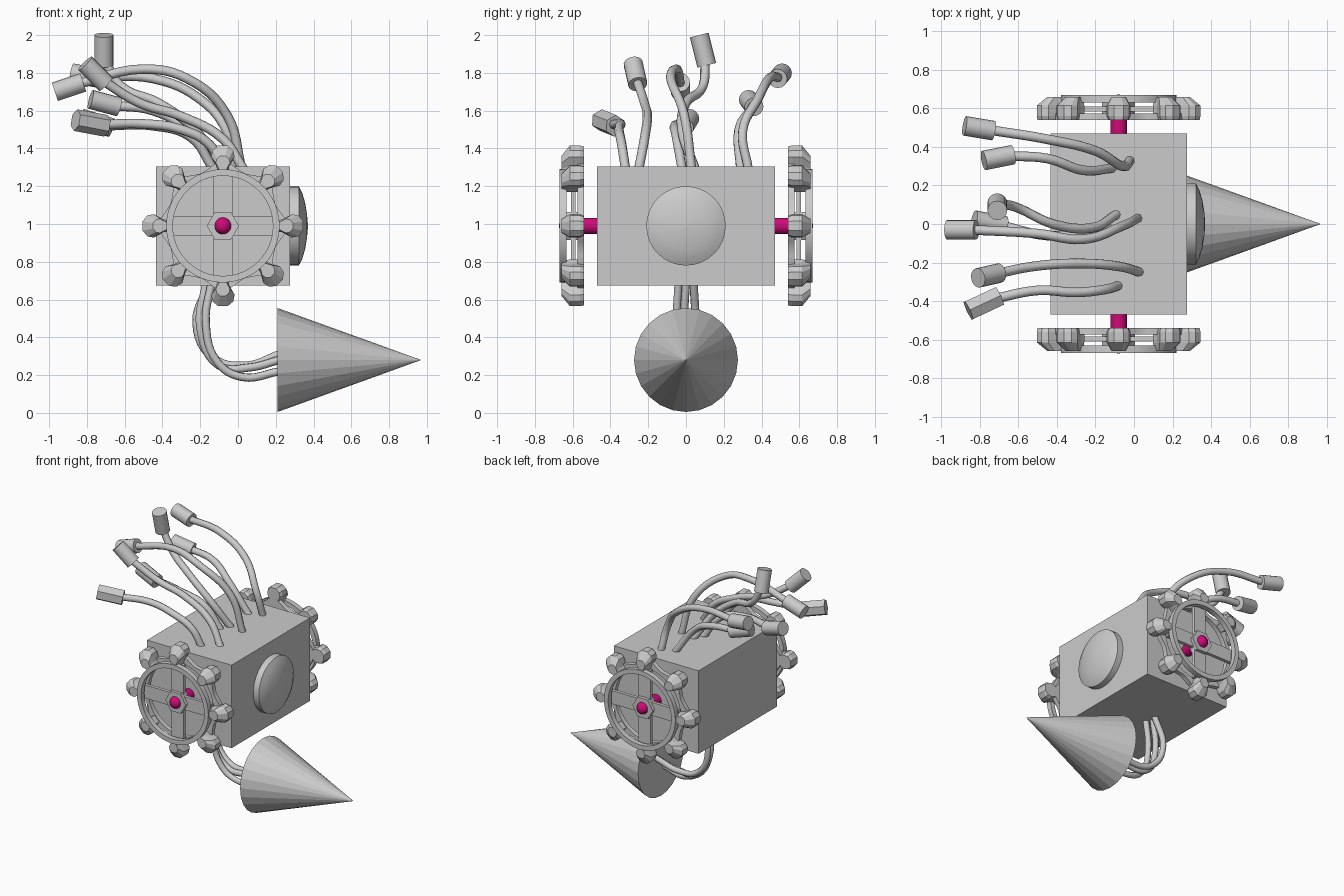
import bpy
import bmesh
from math import cos, sin, pi, radians
from mathutils import Vector, Matrix

cube = bpy.data.objects.get("Cube")
if cube:
    bpy.data.objects.remove(cube, do_unlink=True)


def material(name, rgb):
    m = bpy.data.materials.new(name)
    m.use_nodes = True
    m.diffuse_color = (*rgb, 1)
    m.node_tree.nodes["Principled BSDF"].inputs["Base Color"].default_value = (*rgb, 1)
    return m


GREY = material("light grey", (0.6, 0.6, 0.6))
MAGENTA = material("magenta", (0.62, 0.003, 0.19))


def finish(bm, name, mat=GREY, smooth=False):
    bmesh.ops.recalc_face_normals(bm, faces=bm.faces)
    me = bpy.data.meshes.new(name)
    bm.to_mesh(me)
    bm.free()
    ob = bpy.data.objects.new(name, me)
    bpy.context.collection.objects.link(ob)
    me.materials.append(mat)
    if smooth:
        bpy.ops.object.select_all(action="DESELECT")
        ob.select_set(True)
        bpy.context.view_layer.objects.active = ob
        bpy.ops.object.shade_smooth_by_angle(angle=radians(40))
    return ob


def box(name, low, high):
    bm = bmesh.new()
    low, high = Vector(low), Vector(high)
    bmesh.ops.create_cube(bm, size=1, matrix=Matrix.Translation((low + high) / 2)
                          @ Matrix.Diagonal((*(high - low), 1)))
    return finish(bm, name)


def rod(name, a, b, r1, r2=None, sides=16, mat=GREY, smooth=True):
    """Cylinder or cone from point a to point b."""
    a, b = Vector(a), Vector(b)
    bm = bmesh.new()
    turn = (b - a).to_track_quat("Z", "Y").to_matrix().to_4x4()
    bmesh.ops.create_cone(bm, cap_ends=True, segments=sides, radius1=r1,
                          radius2=r1 if r2 is None else r2, depth=(b - a).length,
                          matrix=Matrix.Translation((a + b) / 2) @ turn)
    return finish(bm, name, mat, smooth)


def cable(name, points, radius):
    """Smooth tube through the points, turned into a mesh."""
    cu = bpy.data.curves.new(name, "CURVE")
    cu.dimensions = "3D"
    cu.bevel_depth = radius
    cu.bevel_resolution = 2
    cu.resolution_u = 6
    cu.use_fill_caps = True
    sp = cu.splines.new("BEZIER")
    sp.bezier_points.add(len(points) - 1)
    for bp, p in zip(sp.bezier_points, points):
        bp.co = p
        bp.handle_left_type = bp.handle_right_type = "AUTO"
    ob = bpy.data.objects.new(name, cu)
    bpy.context.collection.objects.link(ob)
    cu.materials.append(GREY)


def loft(bm, rings, closed=False):
    """Skin a list of vertex loops; cap the ends unless closed."""
    loops = [[bm.verts.new(p) for p in ring] for ring in rings]
    n = len(loops[0])
    pairs = list(zip(loops, loops[1:]))
    if closed:
        pairs.append((loops[-1], loops[0]))
    else:
        bm.faces.new(loops[0])
        bm.faces.new(loops[-1])
    for a, b in pairs:
        for i in range(n):
            j = (i + 1) % n
            bm.faces.new((a[i], a[j], b[j], b[i]))


# Body
box("body", (-0.435, -0.47, 0.675), (0.275, 0.47, 1.305))

# Round domed lamp on the side of the body
bm = bmesh.new()
profile = [(0.27, 0.21), (0.322, 0.21), (0.34, 0.175), (0.355, 0.125), (0.365, 0.065), (0.37, 0.01)]
loft(bm, [[(x, r * cos(i * pi / 16), 0.99 + r * sin(i * pi / 16)) for i in range(32)]
          for x, r in profile])
finish(bm, "domed_lamp", smooth=True)

# Hanging cone
rod("hanging_cone", (0.21, 0, 0.28), (0.97, 0, 0.28), 0.275, 0, sides=24, smooth=False)

# Wheels
CX, CZ = -0.08, 0.99


def wheel_point(r, angle, y):
    return (CX + r * cos(angle), y, CZ + r * sin(angle))


def ring(name, y1, y2, inner, outer, wave, segments=48):
    bm = bmesh.new()
    rings = []
    for i in range(segments):
        a = 2 * pi * i / segments
        out = outer + wave * cos(8 * a)
        rings.append([wheel_point(r, a, y) for r, y in
                      ((inner, y1), (out, y1), (out, y2), (inner, y2))])
    loft(bm, rings, closed=True)
    finish(bm, name, smooth=True)


# Half outline of one knob: (radius from the hub, half width)
KNOB = [(0.28, 0.028), (0.315, 0.034), (0.365, 0.062), (0.4, 0.055), (0.425, 0.025)]


def knobs(name, s):
    bm = bmesh.new()
    outline = KNOB + [(r, -w) for r, w in reversed(KNOB)]
    for k in range(8):
        a = k * pi / 4
        rings = []
        for y, length, width in ((0.54, 0.97, 0.85), (0.56, 1, 1), (0.615, 1, 1), (0.66, 0.62, 0.6)):
            loop = []
            for r, w in outline:
                r, w = 0.28 + (r - 0.28) * length, w * width
                loop.append((CX + r * cos(a) - w * sin(a), s * y, CZ + r * sin(a) + w * cos(a)))
            rings.append(loop)
        loft(bm, rings)
    finish(bm, name)


for side, s in (("front", -1), ("back", 1)):
    ring(side + "_wheel_outer_ring", s * 0.632, s * 0.67, 0.265, 0.3, 0)
    ring(side + "_wheel_inner_ring", s * 0.54, s * 0.575, 0.275, 0.32, 0.02)
    knobs(side + "_wheel_knobs", s)
    lo, hi = sorted((s * 0.585, s * 0.61))
    box(side + "_wheel_upright_spoke", (CX - 0.05, lo, CZ - 0.285), (CX + 0.05, hi, CZ + 0.285))
    box(side + "_wheel_level_spoke", (CX - 0.285, lo, CZ - 0.05), (CX + 0.285, hi, CZ + 0.05))
    hub = rod(side + "_wheel_hub", (CX, s * 0.57, CZ), (CX, s * 0.635, CZ), 0.085, sides=6, smooth=False)
    # The hub has its corners to the left and right
    spin = Matrix.Translation((CX, 0, CZ)) @ Matrix.Rotation(pi / 6, 4, "Y") @ Matrix.Translation((-CX, 0, -CZ))
    hub.data.transform(spin)
    rod(side + "_axle", (CX, s * 0.46, CZ), (CX, s * 0.62, CZ), 0.043, mat=MAGENTA)
    bm = bmesh.new()
    bmesh.ops.create_uvsphere(bm, u_segments=16, v_segments=10, radius=0.045,
                              matrix=Matrix.Translation((CX, s * 0.628, CZ)))
    finish(bm, side + "_axle_tip", MAGENTA, True)

# Loose cables on top: tip of the plug, then the path from plug to body
TOP = {
    "front_low": [(-.86, -.45, 1.55), (-.7, -.375, 1.52), (-.5, -.345, 1.53), (-.3, -.355, 1.5),
                  (-.15, -.34, 1.42), (-.08, -.32, 1.29)],
    "front_high": [(-.81, -.28, 1.85), (-.7, -.255, 1.74), (-.52, -.22, 1.64), (-.3, -.205, 1.57),
                   (-.08, -.22, 1.45), (.03, -.25, 1.29)],
    "middle_long": [(-.97, -.03, 1.7), (-.82, -.03, 1.75), (-.5, -.05, 1.82), (-.27, -.08, 1.77),
                    (-.06, -.01, 1.58), (.02, .03, 1.29)],
    "middle_low": [(-.83, .02, 1.56), (-.67, -.01, 1.51), (-.45, -.06, 1.52), (-.25, -.05, 1.46),
                   (-.13, -.02, 1.29)],
    "middle_upright": [(-.71, .07, 2), (-.71, .11, 1.84), (-.62, .09, 1.73), (-.42, 0, 1.64),
                       (-.22, -.02, 1.49), (-.09, .05, 1.29)],
    "back_low": [(-.78, .33, 1.66), (-.63, .36, 1.62), (-.45, .34, 1.6), (-.27, .28, 1.5),
                 (-.11, .29, 1.29)],
    "back_high": [(-.88, .51, 1.8), (-.73, .485, 1.77), (-.45, .44, 1.77), (-.2, .38, 1.66),
                  (-.06, .3, 1.49), (-.02, .33, 1.29)],
}
for name, pts in TOP.items():
    hexagonal = name == "front_low"
    rod(name + "_plug", pts[0], pts[1], 0.058 if hexagonal else 0.051,
        sides=6 if hexagonal else 16, smooth=not hexagonal)
    # The cable starts a little way inside its plug
    start = Vector(pts[1]).lerp(Vector(pts[0]), 0.2)
    cable(name + "_cable", [start] + pts[2:], 0.025)

# Three cables from the underside of the body to the cone
HANGING = {
    "left": [(-.15, .04, .69), (-.22, .05, .47), (-.13, .04, .29), (.04, .03, .25), (.22, .05, .31)],
    "middle": [(-.17, 0, .69), (-.2, -.01, .45), (-.1, .01, .25), (.06, 0, .24), (.22, .01, .28)],
    "right": [(-.14, -.04, .69), (-.17, -.05, .48), (-.11, -.04, .27), (.02, -.03, .19), (.22, -.04, .22)],
}
for name, pts in HANGING.items():
    cable(name + "_hanging_cable", pts, 0.022)
